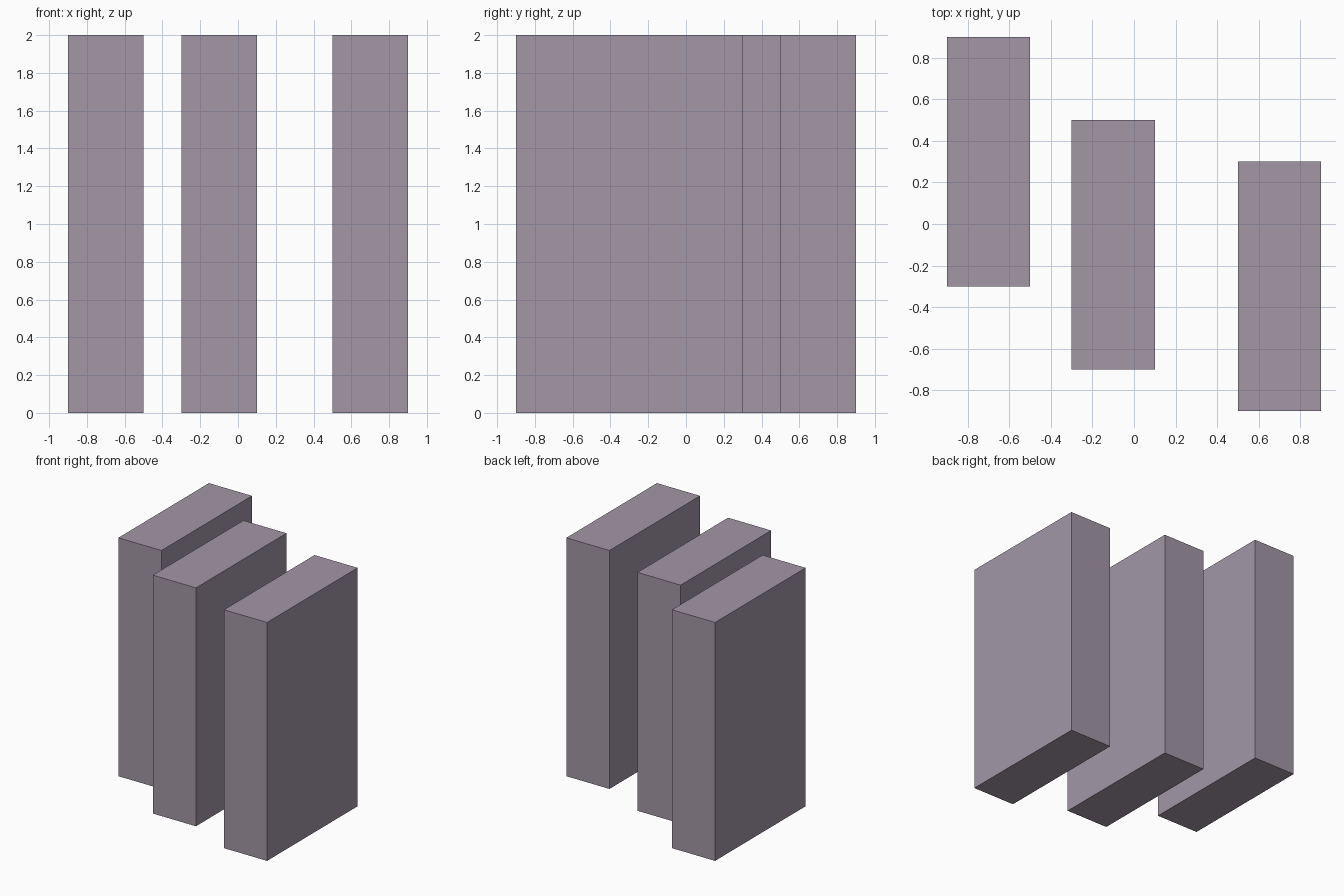
import bpy

if "Cube" in bpy.data.objects:
    bpy.data.objects.remove(bpy.data.objects["Cube"])

SIZE = (0.4, 1.2, 2.0)

# Muted mauve finish shared by all slabs
mauve = bpy.data.materials.new("mauve")
mauve.diffuse_color = (0.36, 0.31, 0.38, 1.0)
mauve.use_nodes = True
mauve.node_tree.nodes["Principled BSDF"].inputs["Base Color"].default_value = mauve.diffuse_color


def add_slab(name, x, y):
    bpy.ops.mesh.primitive_cube_add(size=1, location=(x, y, SIZE[2] / 2))
    slab = bpy.context.object
    slab.name = name
    slab.scale = SIZE
    bpy.ops.object.transform_apply(location=False, rotation=False, scale=True)
    slab.data.materials.append(mauve)


# Three upright slabs, stepped from back left to front right
for name, x, y in (("left_slab", -0.7, 0.3),
                   ("middle_slab", -0.1, -0.1),
                   ("right_slab", 0.7, -0.3)):
    add_slab(name, x, y)
